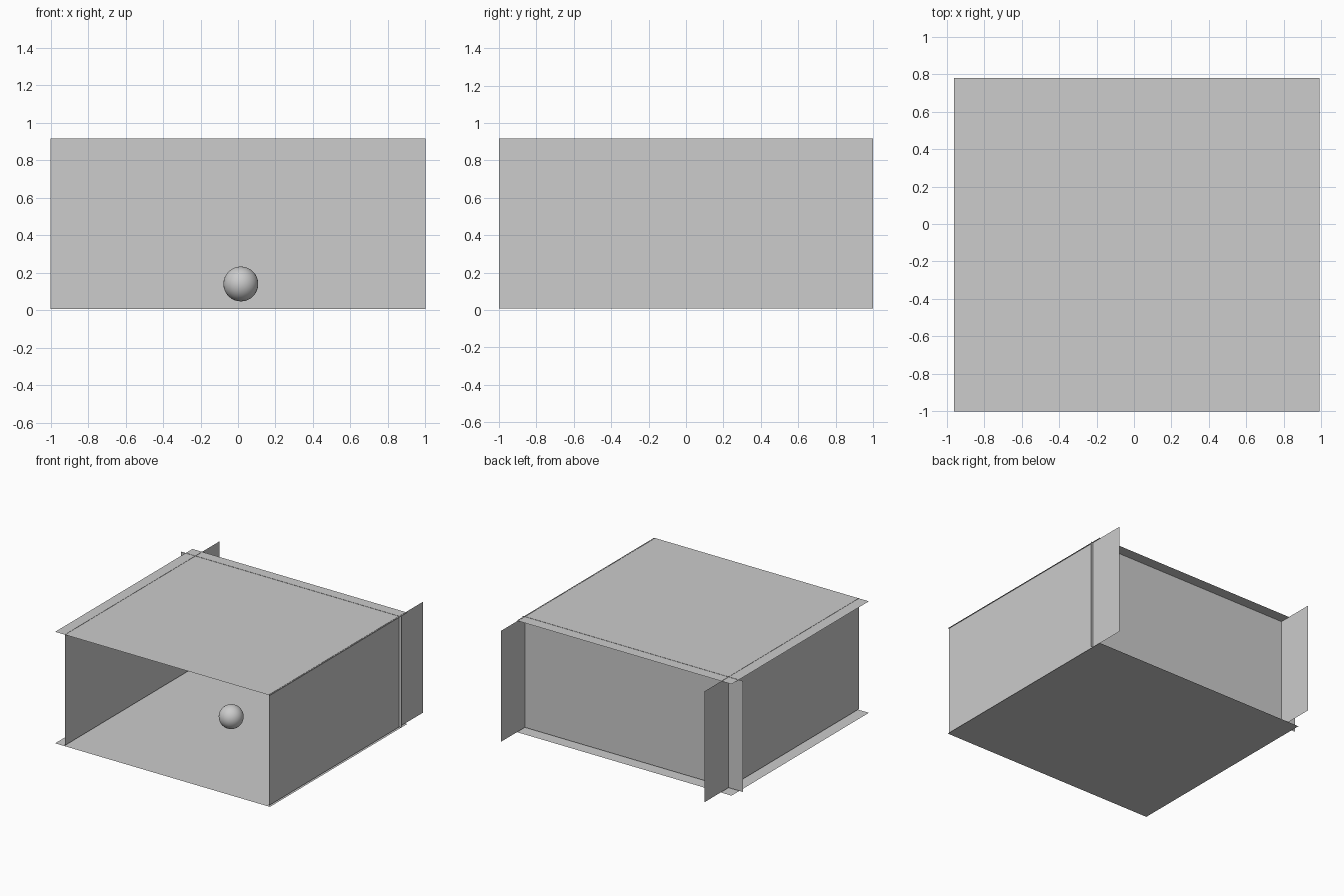
import bpy

if "Cube" in bpy.data.objects:
    bpy.data.objects.remove(bpy.data.objects["Cube"])

# One plain grey for everything
grey = bpy.data.materials.new("light_grey")
grey.diffuse_color = (0.604, 0.604, 0.604, 1.0)
grey.use_nodes = True
grey.node_tree.nodes["Principled BSDF"].inputs["Base Color"].default_value = grey.diffuse_color


def sheet(name, corners):
    """Single zero-thickness rectangular panel."""
    mesh = bpy.data.meshes.new(name)
    mesh.from_pydata(corners, [], [(0, 1, 2, 3)])
    mesh.materials.append(grey)
    obj = bpy.data.objects.new(name, mesh)
    bpy.context.collection.objects.link(obj)
    return obj


def level_sheet(name, z):
    x0, x1, y0, y1 = -0.96, 0.99, -1.0, 0.78
    return sheet(name, [(x0, y0, z), (x1, y0, z), (x1, y1, z), (x0, y1, z)])


def side_sheet(name, x):
    return sheet(name, [(x, -1, Z0), (x, 1, Z0), (x, 1, Z1), (x, -1, Z1)])


Z0, Z1 = 0.007, 0.917

# Floor and ceiling share one footprint
level_sheet("floor", 0.0)
level_sheet("ceiling", 0.915)

# Side walls run past the back wall
side_sheet("left_wall", -0.87)
side_sheet("right_wall", 0.98)

# Back wall pokes out on both sides; the front is open
sheet("back_wall", [(-1, 0.69, Z0), (1, 0.69, Z0), (1, 0.69, Z1), (-1, 0.69, Z1)])

# Ball floating just above the floor
bpy.ops.mesh.primitive_uv_sphere_add(segments=32, ring_count=16, radius=0.093,
                                     location=(0.015, -0.11, 0.14))
ball = bpy.context.object
ball.name = "ball"
ball.data.materials.append(grey)
bpy.ops.object.shade_smooth()
